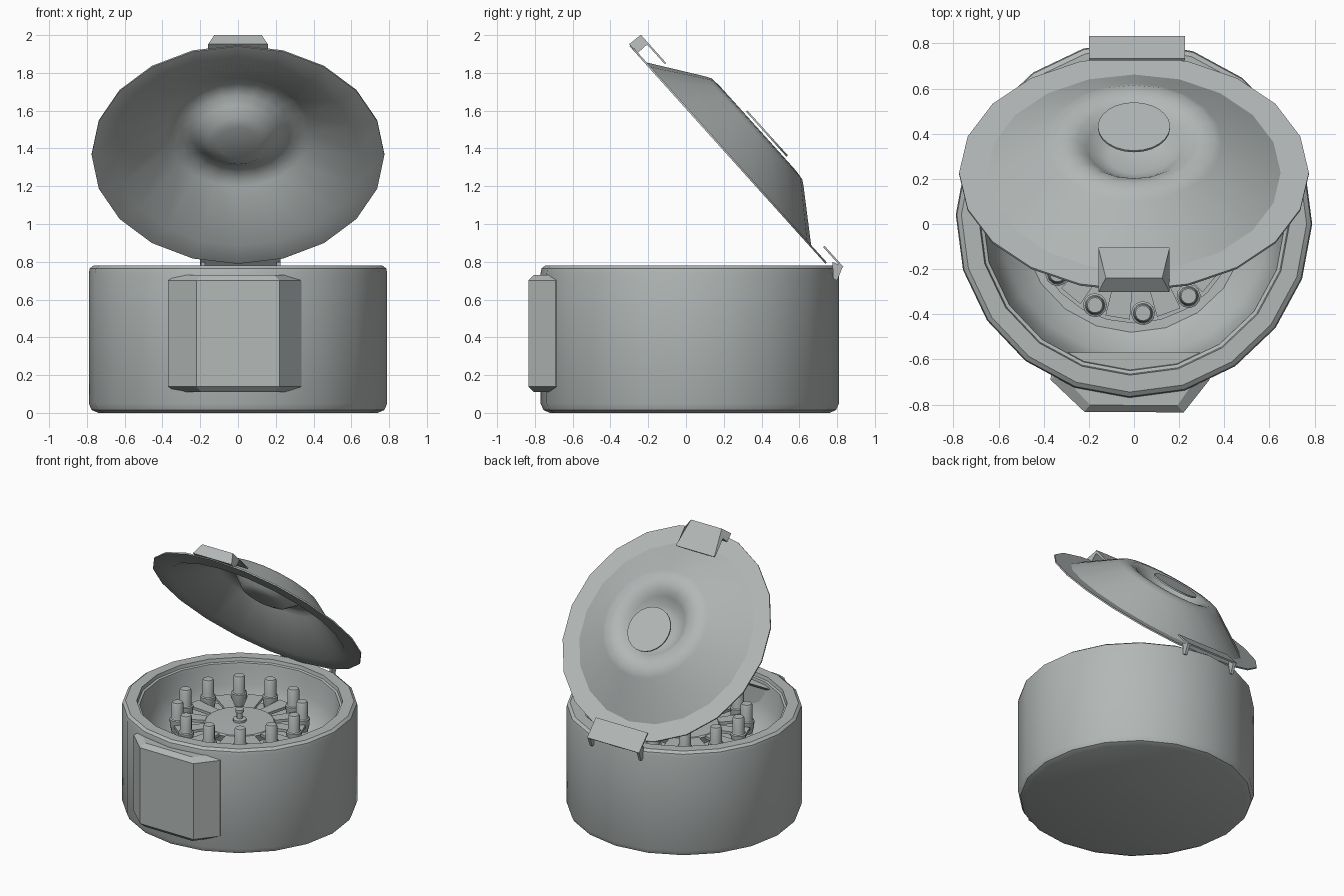
import bpy, bmesh
from math import radians, pi, cos, sin
from mathutils import Matrix, Vector

cube = bpy.data.objects.get("Cube")
if cube:
    bpy.data.objects.remove(cube, do_unlink=True)

grey = bpy.data.materials.new("light grey")
grey.use_nodes = True
colour = (0.45, 0.48, 0.475, 1)
grey.diffuse_color = colour
grey.node_tree.nodes["Principled BSDF"].inputs["Base Color"].default_value = colour


def finish(name, bm, matrix=Matrix(), angle=35):
    """Turn a bmesh into a shaded, coloured object."""
    bmesh.ops.remove_doubles(bm, verts=bm.verts, dist=0.0005)
    bmesh.ops.recalc_face_normals(bm, faces=bm.faces)
    mesh = bpy.data.meshes.new(name)
    bm.to_mesh(mesh)
    bm.free()
    mesh.materials.append(grey)
    obj = bpy.data.objects.new(name, mesh)
    bpy.context.collection.objects.link(obj)
    obj.matrix_world = matrix
    bpy.ops.object.select_all(action="DESELECT")
    obj.select_set(True)
    bpy.context.view_layer.objects.active = obj
    bpy.ops.object.shade_smooth_by_angle(angle=radians(angle))
    return obj


def lathe(name, profile, matrix=Matrix(), sides=20, phase=0.0):
    """Spin an (r, z) profile about z."""
    bm = bmesh.new()
    verts = [bm.verts.new((r * cos(phase), r * sin(phase), z)) for r, z in profile]
    edges = [bm.edges.new(pair) for pair in zip(verts, verts[1:])]
    bmesh.ops.spin(bm, geom=verts + edges, cent=(0, 0, 0), axis=(0, 0, 1),
                   angle=2 * pi, steps=sides)
    return finish(name, bm, matrix)


def loft(name, rings, matrix=Matrix(), angle=20):
    """Skin matching rings of points and cap both ends."""
    bm = bmesh.new()
    rows = [[bm.verts.new(p) for p in ring] for ring in rings]
    n = len(rows[0])
    for a, b in zip(rows, rows[1:]):
        for i in range(n):
            j = (i + 1) % n
            bm.faces.new((a[i], a[j], b[j], b[i]))
    bm.faces.new(rows[0])
    bm.faces.new(rows[-1])
    return finish(name, bm, matrix, angle)


def prism_x(name, outline, x0, x1, matrix=Matrix()):
    """Extrude a (y, z) outline along x."""
    return loft(name, [[(x, y, z) for y, z in outline] for x in (x0, x1)], matrix)


centre = Matrix.Translation((0, 0.02, 0))

# Round body with a hollow bowl
lathe("body", [(0, 0), (.74, 0), (.775, .015), (.79, .05), (.79, .74), (.785, .765),
               (.765, .78), (.69, .78), (.685, .755), (.67, .75), (.665, .72),
               (.65, .6), (.6, .45), (.5, .37), (0, .35)], centre, phase=radians(-1.5))

# Control panel on the front, with chamfered top and bottom
panel = [(-.36, -.6), (-.37, -.69), (-.22, -.832), (.22, -.835), (.335, -.69), (.33, -.6)]
small = [(-.015 + (x + .015) * .88, y + .03) for x, y in panel]
loft("front_panel", [[(x, y, z) for x, y in ring] for ring, z in
                     ((small, .11), (panel, .14), (panel, .70), (small, .73))])

# Rotor: lower plate, hub, bolt, arms and tubes
lathe("rotor_base", [(0, .34), (.15, .35), (.18, .5), (.46, .54), (.46, .56), (0, .57)],
      centre, sides=24)
lathe("rotor_hub", [(0, .56), (.22, .56), (.24, .62), (.23, .63), (0, .635)],
      centre, sides=24)
lathe("rotor_bolt", [(0, .63), (.045, .63), (.045, .65), (.02, .655), (.02, .7),
                     (.03, .7), (.03, .72), (0, .725)], centre, sides=12)
for k in range(12):
    turn = radians(5.5 + 30 * k)
    spot = centre @ Matrix.Rotation(turn, 4, "Z") @ Matrix.Translation((.417, 0, 0))
    lathe("tube", [(0, .5), (.03, .52), (.05, .6), (.053, .65), (.044, .655),
                   (.04, .67), (.04, .765), (.034, .775), (0, .775)], spot, sides=12)
    arm_turn = centre @ Matrix.Rotation(turn + radians(15), 4, "Z")
    arm = [(.2, -.035), (.44, -.055), (.44, .055), (.2, .035)]
    loft("rotor_arm", [[(x, y, z) for x, y in arm] for z in (.605, .625)], arm_turn)

# Open lid: thin shell with a sunken middle and a round window disc
tilt = Matrix.Translation((0, .22, 1.365)) @ Matrix.Rotation(radians(-48), 4, "X")
lathe("lid", [(0, .10), (.11, .103), (.16, .12), (.21, .165), (.25, .2), (.3, .214),
              (.36, .208), (.39, .19), (.65, .01), (.775, .01), (.775, 0), (.645, 0),
              (.385, .178), (.355, .196), (.3, .203), (.255, .19), (.215, .155),
              (.165, .11), (.11, .093), (0, .09)], tilt)
lathe("lid_disc", [(0, .226), (.16, .226), (.16, .236), (0, .236)],
      tilt @ Matrix.Translation((0, .055, 0)), sides=24)

# Lid clip: thin top plate with a front block, narrowed along its outer edge
clip = [(-.58, .085), (-.58, .075), (-.72, .075), (-.72, .005), (-.785, .005), (-.78, .085)]
loft("lid_clip", [[(side * (.125 if y < -.77 and z > .07 else .158), y, z)
                   for y, z in clip] for side in (-1, 1)], tilt)

# Hinge plate and its two prongs
prism_x("hinge_plate", [(.70, .05), (.85, .05), (.85, .06), (.70, .06)], -.2, .225, tilt)
for x in (-.195, .205):
    prism_x("hinge_prong", [(.775, .80), (.83, .775), (.80, .70), (.78, .71)], x, x + .02)
